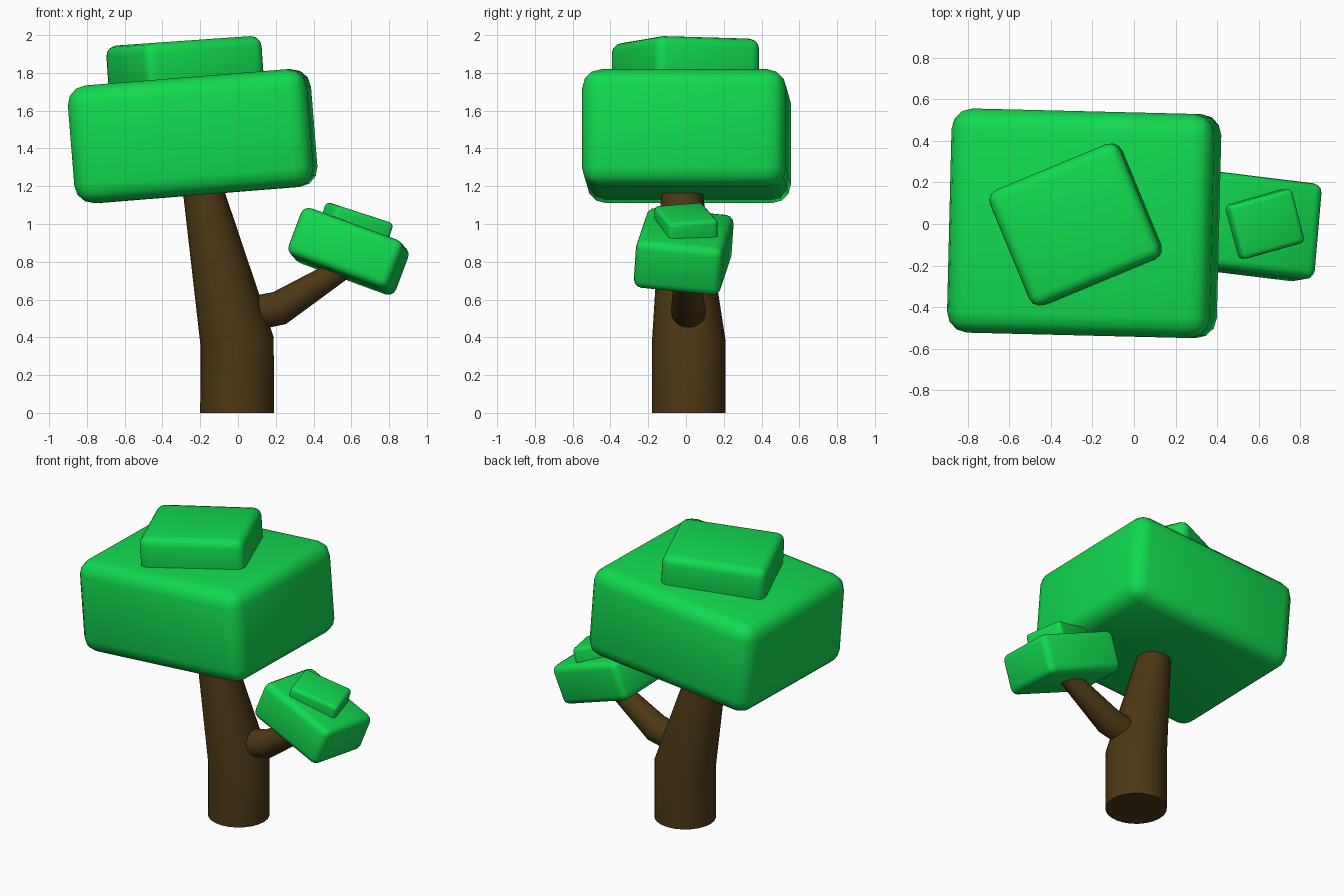
import bpy, bmesh
from math import radians, cos, sin, pi
from mathutils import Vector, Matrix

if "Cube" in bpy.data.objects:
    bpy.data.objects.remove(bpy.data.objects["Cube"])


def material(name, color):
    m = bpy.data.materials.new(name)
    m.diffuse_color = (*color, 1)
    m.use_nodes = True
    m.node_tree.nodes["Principled BSDF"].inputs["Base Color"].default_value = m.diffuse_color
    return m


leaf = material("leaf_green", (0.006, 0.70, 0.08))
bark = material("bark_brown", (0.075, 0.04, 0.007))


def finish(name, bm, mat):
    me = bpy.data.meshes.new(name)
    bmesh.ops.recalc_face_normals(bm, faces=bm.faces)
    bm.to_mesh(me)
    bm.free()
    me.materials.append(mat)
    ob = bpy.data.objects.new(name, me)
    bpy.context.collection.objects.link(ob)
    return ob


def rot(axis, deg):
    return Matrix.Rotation(radians(deg), 4, axis)


# Rounded leaf block, smooth all over
def block(name, center, size, rotation, bevel):
    bm = bmesh.new()
    bmesh.ops.create_cube(bm, size=1)
    bmesh.ops.scale(bm, vec=size, verts=bm.verts)
    bmesh.ops.bevel(bm, geom=bm.edges[:], offset=bevel, segments=3,
                    profile=0.5, affect='EDGES')
    bmesh.ops.transform(bm, matrix=Matrix.Translation(center) @ rotation, verts=bm.verts)
    for f in bm.faces:
        f.smooth = True
    return finish(name, bm, leaf)


# Capped tapering limb: each ring is (centre, radius, direction)
def limb(name, rings, sides=24):
    bm = bmesh.new()
    loops = []
    for c, r, d in rings:
        d = Vector(d).normalized()
        u = Vector((0, 1, 0)).cross(d).normalized()
        v = d.cross(u)
        loops.append([bm.verts.new(Vector(c) + r * (u * cos(2 * pi * i / sides)
                      + v * sin(2 * pi * i / sides))) for i in range(sides)])
    for a, b in zip(loops, loops[1:]):
        for i in range(sides):
            j = (i + 1) % sides
            bm.faces.new((a[i], a[j], b[j], b[i])).smooth = True
    bm.faces.new(loops[0][::-1])
    bm.faces.new(loops[-1])
    ob = finish(name, bm, bark)
    bpy.context.view_layer.objects.active = ob
    ob.select_set(True)
    bpy.ops.object.shade_smooth_by_angle(angle=radians(40))
    ob.select_set(False)


# Trunk and side branch
limb("trunk", [((-0.005, 0.015, 0), 0.195, (0, 0, 1)),
               ((-0.005, 0.015, 0.38), 0.195, (-0.1, 0, 1)),
               ((-0.20, -0.025, 1.25), 0.10, (-0.1, 0, 1))])
limb("branch", [((0.0, 0.015, 0.51), 0.092, (1, 0, 0.1)),
                ((0.22, 0.012, 0.555), 0.091, (1, 0, 0.4)),
                ((0.58, 0.0, 0.78), 0.057, (1, 0, 0.6))])

# Main crown and its upper block
block("crown", (-0.24, 0.003, 1.465), (1.27, 1.08, 0.625),
      rot('Z', -1.4) @ rot('Y', -4.6), 0.10)
block("crown_top", (-0.28, -0.003, 1.83), (0.68, 0.60, 0.28),
      rot('Y', -4) @ rot('Z', 22.5), 0.055)

# Branch crown and its upper block
block("branch_crown", (0.585, -0.012, 0.855), (0.575, 0.465, 0.27),
      rot('Z', -7) @ rot('Y', 20) @ rot('X', -6), 0.045)
block("branch_crown_top", (0.618, 0.0, 0.975), (0.33, 0.27, 0.18),
      rot('Y', 18) @ rot('Z', 15), 0.025)
